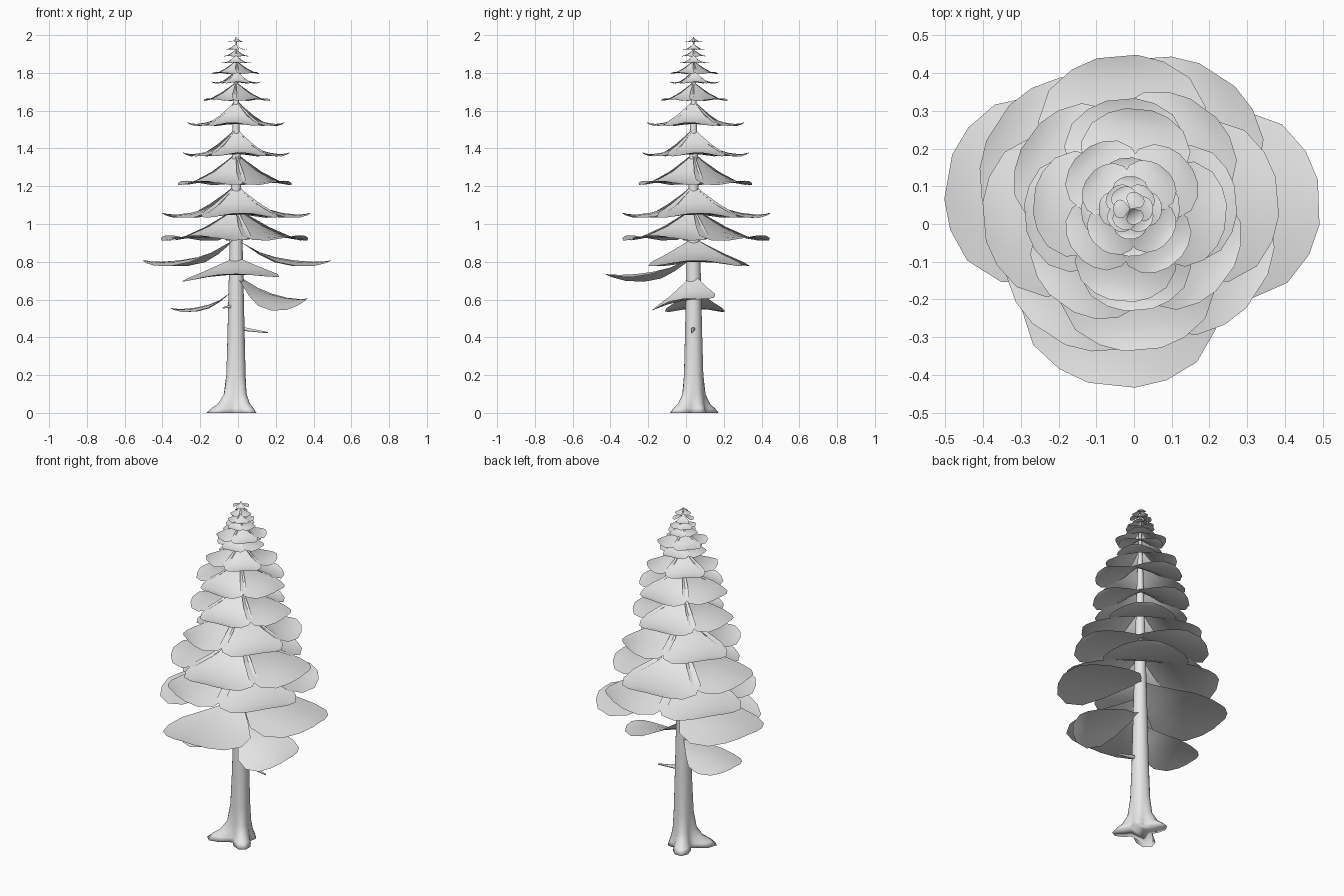
import bpy, bmesh, math
from mathutils import Vector

cube = bpy.data.objects.get("Cube")
if cube:
    bpy.data.objects.remove(cube, do_unlink=True)

GREY = (0.8, 0.8, 0.8, 1)
grey = bpy.data.materials.new("pale_grey")
grey.use_nodes = True
grey.diffuse_color = GREY
grey.node_tree.nodes["Principled BSDF"].inputs["Base Color"].default_value = GREY

AXIS = Vector((-.01, .04, 0))  # foot of the trunk's centre line


def polar(degrees):
    a = math.radians(degrees)
    return Vector((math.cos(a), math.sin(a), 0))


def finish(name, bm):
    for face in bm.faces:
        face.smooth = True
    mesh = bpy.data.meshes.new(name)
    bm.to_mesh(mesh)
    bm.free()
    mesh.materials.append(grey)
    bpy.context.collection.objects.link(bpy.data.objects.new(name, mesh))


def skin(bm, rings):
    """Join closed rings of points into a capped tube."""
    rows = [[bm.verts.new(p) for p in ring] for ring in rings]
    for low, high in zip(rows, rows[1:]):
        for i in range(len(low)):
            bm.faces.new((low[i - 1], low[i], high[i], high[i - 1]))
    bm.faces.new(rows[0][::-1])
    bm.faces.new(rows[-1])
    bmesh.ops.recalc_face_normals(bm, faces=bm.faces)


# Trunk, with roots spreading at the foot
ROOTS = [(polar(215), .13), (polar(310), .1), (polar(120), .1), (polar(40), .03)]


def trunk_ring(z, sides=24):
    radius = .052 * (1 - z / 2) ** .8 + .002
    ring = []
    for i in range(sides):
        out = polar(360 * i / sides)
        flare = max(reach * max(0, out.dot(root)) ** 6 for root, reach in ROOTS)
        flare /= 1 + (z / .045) ** 2
        ring.append(AXIS + out * (radius + flare) + Vector((0, 0, z)))
    return ring


bm = bmesh.new()
skin(bm, [trunk_ring(z) for z in (0, .025, .05, .1, .2, .4, .8, 1.2, 1.6, 1.99)])
finish("trunk", bm)


# Bare twigs low on the trunk, tapering and sagging outward
def twig(name, angle, z, length, radius):
    out = polar(angle)
    side, up = polar(angle + 90), Vector((0, 0, 1))
    rings = []
    for t in (0, .4, .7, 1):
        centre = AXIS + out * length * t + up * (z - .15 * length * t)
        r = radius * (1 - .75 * t)
        spokes = [polar(60 * i) for i in range(6)]
        rings.append([centre + r * (s.x * side + s.y * up) for s in spokes])
    bm = bmesh.new()
    skin(bm, rings)
    finish(name, bm)


twig("twig_left", -3, .45, .17, .014)
twig("twig_right", 220, .57, .09, .014)

# Frond shape: distance out, half width and height, as fractions
FROND = [(0, .06, 1), (.1, .25, .76), (.25, .6, .42), (.42, .93, .2), (.62, 1, .06),
         (.82, .84, 0), (.94, .55, .02), (1, .24, .06)]


def frond(bm, angle, length, z, rise, width, roll=0):
    out, side = polar(angle), polar(angle + 90)
    rows = []
    for t, w, h in FROND:
        row = []
        for u in (-1, -.5, 0, .5, 1):
            across = u * w * width
            p = AXIS + out * t * length + side * across
            p.z = z + h * rise - .06 * length * (u * w) ** 2 + roll * across
            row.append(bm.verts.new(p))
        rows.append(row)
    for inner, outer in zip(rows, rows[1:]):
        for i in range(4):
            bm.faces.new((inner[i], outer[i], outer[i + 1], inner[i + 1]))


# Sparse lowest fronds: name, angle, length, tip height, rise, half width, roll
LOWEST = [("low_frond_left", -14, .38, .59, .14, .17, .2),
          ("low_frond_right", 178, .35, .55, .11, .16, 0),
          ("broad_frond_left", 2, .5, .8, .12, .25, 0),
          ("broad_frond_right", 170, .49, .8, .12, .25, 0),
          ("broad_frond_front", 264, .47, .73, .09, .26, .05)]
for name, angle, length, z, rise, width, roll in LOWEST:
    bm = bmesh.new()
    frond(bm, angle, length, z, rise, width, roll)
    finish(name, bm)

# Regular tiers above: tip height, number of fronds, first angle, length
TIERS = [(.93, 4, 57, .41), (1.05, 4, 5, .39), (1.22, 4, 54, .32), (1.37, 4, 5, .28),
         (1.53, 4, -5, .255), (1.66, 4, 40, .19), (1.75, 4, 5, .13), (1.8, 4, 50, .135),
         (1.855, 4, 0, .083), (1.89, 4, 45, .07), (1.925, 3, 0, .06), (1.965, 3, 60, .045)]
for number, (z, count, start, reach) in enumerate(TIERS, 1):
    bm = bmesh.new()
    for i in range(count):
        angle = start + 360 * i / count
        length = reach * (1 + .04 * polar(angle).y)  # slightly shorter at the front
        frond(bm, angle, length, z, min(.15, .47 * reach), length * .55)
    finish(f"frond_tier_{number}", bm)
